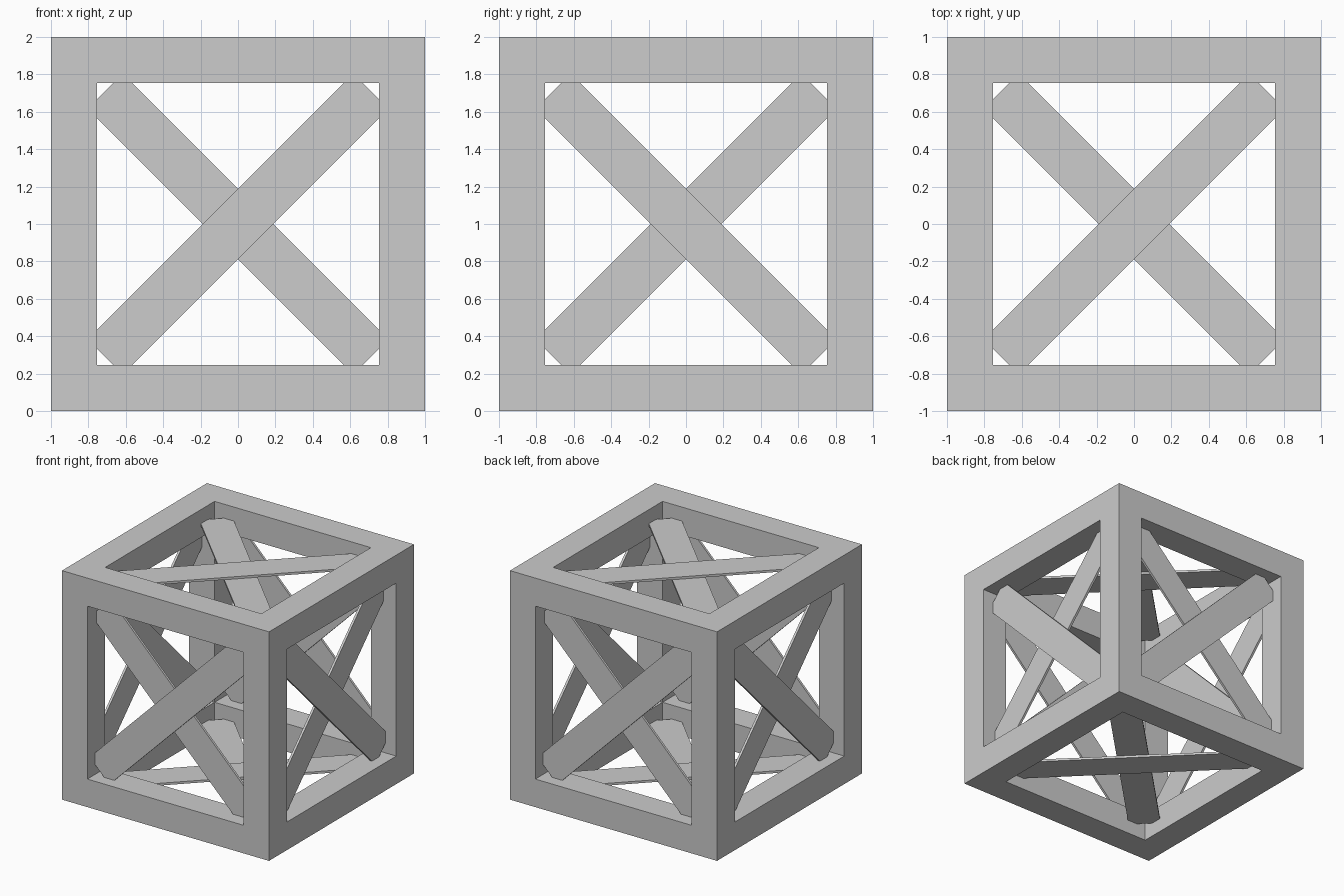
import bpy, bmesh
from math import pi
from mathutils import Matrix

BAR = 0.245      # square section of the frame bars
WIDTH = 0.267    # brace plank width
THICK = 0.02     # brace plank thickness
LENGTH = 2.008   # brace plank length

cube = bpy.data.objects.get("Cube")
if cube:
    bpy.data.objects.remove(cube, do_unlink=True)

grey = bpy.data.materials.new("plain grey")
grey.use_nodes = True
colour = (0.604, 0.604, 0.604, 1)
grey.diffuse_color = colour
grey.node_tree.nodes["Principled BSDF"].inputs["Base Color"].default_value = colour


def add_object(name, bm):
    mesh = bpy.data.meshes.new(name)
    bm.to_mesh(mesh)
    bm.free()
    mesh.materials.append(grey)
    obj = bpy.data.objects.new(name, mesh)
    bpy.context.collection.objects.link(obj)
    return obj


# Open cube frame: inset each face, push it inward, then open it up
bm = bmesh.new()
bmesh.ops.create_cube(bm, size=2)
panels = list(bm.faces)
bmesh.ops.inset_individual(bm, faces=panels, thickness=BAR, use_even_offset=True)
panels = bmesh.ops.extrude_discrete_faces(bm, faces=panels)["faces"]
for face in panels:
    face.normal_update()
    bmesh.ops.translate(bm, verts=face.verts, vec=face.normal * -BAR)
bmesh.ops.delete(bm, geom=panels, context='FACES')
bmesh.ops.remove_doubles(bm, verts=bm.verts, dist=0.001)
bmesh.ops.recalc_face_normals(bm, faces=bm.faces)
frame = add_object("cube_frame", bm)
frame.location.z = 1


# Crossed planks, laid flat for the top and then turned to each side
def add_brace(name, turn, angle, layer):
    bm = bmesh.new()
    bmesh.ops.create_cube(bm, size=1)
    height = 1 - BAR / 2 + layer * THICK / 2
    bm.transform(Matrix.Translation((0, 0, 1)) @ turn
                 @ Matrix.Translation((0, 0, height))
                 @ Matrix.Rotation(angle, 4, 'Z')
                 @ Matrix.Diagonal((LENGTH, WIDTH, THICK, 1)))
    add_object(name, bm)


front = Matrix.Rotation(pi / 2, 4, 'X')
sides = {
    "top": (Matrix.Identity(4), 1),
    "bottom": (Matrix.Rotation(pi, 4, 'X'), 1),
    "front": (front, 1),
    "back": (Matrix.Rotation(pi, 4, 'Z') @ front, 1),
    "left": (Matrix.Rotation(pi / 2, 4, 'Z') @ front, -1),
    "right": (Matrix.Rotation(-pi / 2, 4, 'Z') @ front, -1),
}
for side, (turn, slope) in sides.items():
    add_brace(side + "_outer_brace", turn, slope * pi / 4, 1)
    add_brace(side + "_inner_brace", turn, -slope * pi / 4, -1)
